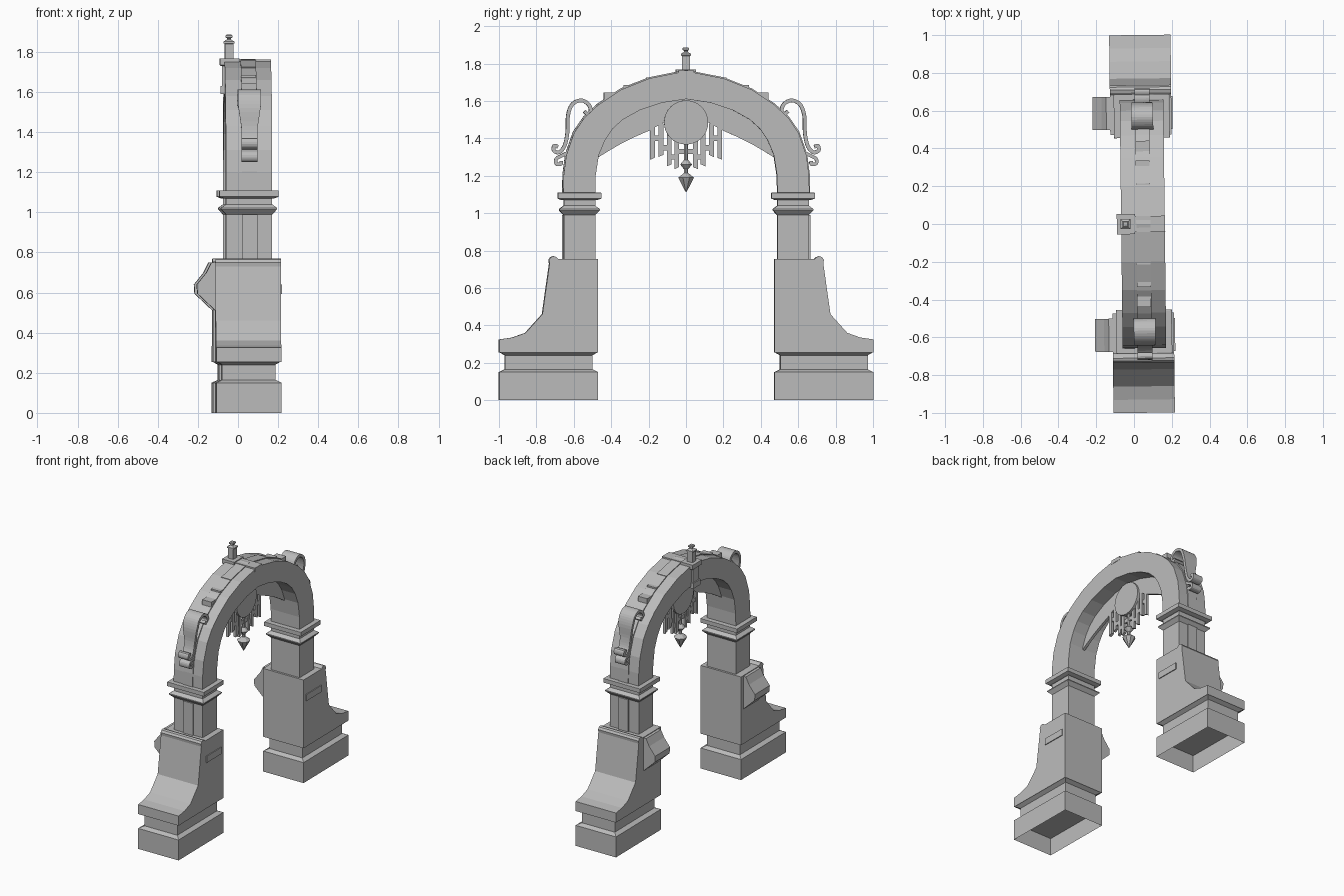
import bpy, bmesh, math
from mathutils import Matrix, Vector

if "Cube" in bpy.data.objects:
    bpy.data.objects.remove(bpy.data.objects["Cube"])

stone = bpy.data.materials.new("grey_stone")
stone.use_nodes = True
GREY = (0.5, 0.5, 0.5, 1)
stone.diffuse_color = GREY
stone.node_tree.nodes["Principled BSDF"].inputs["Base Color"].default_value = GREY
TURN = Matrix.Rotation(0.0117, 4, 'Z')   # whole gate stands slightly turned


def finish(name, bm):
    bmesh.ops.recalc_face_normals(bm, faces=bm.faces)
    bm.transform(TURN)
    mesh = bpy.data.meshes.new(name)
    bm.to_mesh(mesh)
    bm.free()
    mesh.materials.append(stone)
    ob = bpy.data.objects.new(name, mesh)
    bpy.context.collection.objects.link(ob)
    return ob


def prism(name, pts, x0, x1, side=1):
    """Extrude a (y, z) outline from x0 to x1."""
    bm = bmesh.new()
    face = bm.faces.new([bm.verts.new((x0, y * side, z)) for y, z in pts])
    ext = bmesh.ops.extrude_face_region(bm, geom=[face])
    moved = [v for v in ext["geom"] if isinstance(v, bmesh.types.BMVert)]
    bmesh.ops.translate(bm, verts=moved, vec=(x1 - x0, 0, 0))
    return finish(name, bm)


def box(name, x0, x1, y0, y1, z0, z1, side=1):
    return prism(name, [(y0, z0), (y1, z0), (y1, z1), (y0, z1)], x0, x1, side)


def stack(name, x0, x1, y0, y1, levels, side=1, hollow=0):
    """Rectangular moulding: levels are (z, outward growth)."""
    bm = bmesh.new()
    rings = []
    for z, g in levels:
        corners = [(x0 - g, y0 - g), (x1 + g, y0 - g), (x1 + g, y1 + g), (x0 - g, y1 + g)]
        rings.append([bm.verts.new((x, y * side, z)) for x, y in corners])
    for a, b in zip(rings, rings[1:]):
        for i in range(4):
            j = (i + 1) % 4
            bm.faces.new((a[i], a[j], b[j], b[i]))
    bm.faces.new(rings[-1])
    bottom = bm.faces.new(rings[0])
    if hollow:
        bmesh.ops.inset_region(bm, faces=[bottom], thickness=0.045)
        bmesh.ops.translate(bm, verts=bottom.verts, vec=(0, 0, hollow))
    return finish(name, bm)


def spin(name, x, y, profile, sides):
    """Turned shape from (radius, z) points."""
    bm = bmesh.new()
    rings = []
    for r, z in profile:
        rings.append([bm.verts.new((x + r * math.cos(a), y + r * math.sin(a), z))
                      for a in (math.tau * (i + 0.5) / sides for i in range(sides))])
    for a, b in zip(rings, rings[1:]):
        for i in range(sides):
            j = (i + 1) % sides
            bm.faces.new((a[i], a[j], b[j], b[i]))
    bm.faces.new(rings[0])
    bm.faces.new(rings[-1])
    return finish(name, bm)


def smooth_path(pts, steps=4):
    """Catmull-Rom samples through the points."""
    p = [Vector(q) for q in pts]
    p = [2 * p[0] - p[1]] + p + [2 * p[-1] - p[-2]]
    out = []
    for a, b, c, d in zip(p, p[1:], p[2:], p[3:]):
        for k in range(steps):
            t = k / steps
            out.append(0.5 * (2 * b + (c - a) * t + (2 * a - 5 * b + 4 * c - d) * t * t
                              + (3 * b - a - 3 * c + d) * t ** 3))
    return out + [p[-2]]


def ribbon(name, pts, thick, width, side):
    """Strip of given thickness following a (y, z) path; width(z) gives half x size."""
    path = smooth_path(pts)
    bm = bmesh.new()
    rings = []
    for i, p in enumerate(path):
        d = (path[min(i + 1, len(path) - 1)] - path[max(i - 1, 0)]).normalized()
        n = Vector((-d.y, d.x)) * thick / 2
        w = width(p.y)
        rings.append([bm.verts.new((0.05 + sx * w, q.x * side, q.y))
                      for sx, q in ((-1, p + n), (1, p + n), (1, p - n), (-1, p - n))])
    for a, b in zip(rings, rings[1:]):
        for i in range(4):
            j = (i + 1) % 4
            bm.faces.new((a[i], a[j], b[j], b[i]))
    bm.faces.new(rings[0])
    bm.faces.new(rings[-1])
    return finish(name, bm)


def band(name, outer, inner, x0, x1):
    """Symmetric arched band between two matching half outlines ending at y = 0."""
    full = [h + [(-y, z) for y, z in reversed(h[:-1])] for h in (outer, inner)]
    bm = bmesh.new()
    rings = [[bm.verts.new(v) for v in ((x0, *o), (x1, *o), (x1, *i), (x0, *i))]
             for o, i in zip(*full)]
    for a, b in zip(rings, rings[1:]):
        for i in range(4):
            j = (i + 1) % 4
            bm.faces.new((a[i], a[j], b[j], b[i]))
    bm.faces.new(rings[0])
    bm.faces.new(rings[-1])
    return finish(name, bm)


PX0, PX1 = -0.12, 0.205      # pedestal width
CX0, CX1 = -0.068, 0.163     # column and arch width

buttress = [(0.472, 0.255), (1, 0.255), (1, 0.325), (0.93, 0.335), (0.86, 0.36), (0.77, 0.46),
            (0.732, 0.73), (0.735, 0.75), (0.725, 0.765), (0.71, 0.77), (0.695, 0.765),
            (0.685, 0.755), (0.472, 0.755)]
bracket = [(-0.11, 0.5), (-0.21, 0.595), (-0.213, 0.64), (-0.165, 0.7), (-0.14, 0.75), (-0.11, 0.75)]
upper_scroll = [(0.545, 1.545), (0.525, 1.53), (0.51, 1.55), (0.525, 1.585), (0.565, 1.603),
                (0.61, 1.58), (0.632, 1.52), (0.635, 1.43), (0.65, 1.36), (0.68, 1.325),
                (0.708, 1.335), (0.705, 1.36), (0.685, 1.355)]
lower_scroll = [(0.64, 1.32), (0.67, 1.305), (0.695, 1.29), (0.695, 1.265), (0.67, 1.262), (0.668, 1.28)]

for side, word in ((1, "back"), (-1, "front")):
    # pedestal
    stack(word + "_plinth", PX0, PX1, 0.472, 1,
          [(0, 0), (0.15, 0), (0.165, -0.03), (0.24, -0.03), (0.258, 0)], side, hollow=0.13)
    prism(word + "_buttress", buttress, PX0, PX1, side)
    box(word + "_face_plate", PX1 - 0.01, PX1 + 0.006, 0.5, 0.675, 0.592, 0.64, side)
    # side bracket: outline in x and z, extruded along y
    bm = bmesh.new()
    face = bm.faces.new([bm.verts.new((x, 0.5 * side, z)) for x, z in bracket])
    ext = bmesh.ops.extrude_face_region(bm, geom=[face])
    bmesh.ops.translate(bm, vec=(0, 0.175 * side, 0),
                        verts=[v for v in ext["geom"] if isinstance(v, bmesh.types.BMVert)])
    finish(word + "_side_bracket", bm)
    # column with collar and capital
    box(word + "_column", CX0, CX1, 0.487, 0.655, 0.75, 1.12, side)
    box(word + "_column_strip", 0.013, 0.09, 0.64, 0.664, 0.75, 0.99, side)
    stack(word + "_collar", CX0, CX1, 0.487, 0.655,
          [(0.99, 0), (1.015, 0.024), (1.022, 0.024), (1.04, 0)], side)
    stack(word + "_capital", CX0, CX1, 0.487, 0.655,
          [(1.07, 0.01), (1.078, 0.032), (1.108, 0.032), (1.11, 0.028)], side)
    # scroll ornaments
    ribbon(word + "_upper_scroll", upper_scroll, 0.02,
           lambda z: 0.04 + 0.018 * min(1, max(0, (z - 1.42) / 0.12)), side)
    ribbon(word + "_lower_scroll", lower_scroll, 0.018, lambda z: 0.04, side)
    # stepped blocks on the arch back
    for n, (y, z) in enumerate([(0.185, 1.724), (0.305, 1.684), (0.41, 1.645)]):
        box(f"{word}_step_block_{n + 1}", 0.012, 0.086, y - 0.035, y + 0.03, z - 0.06, z, side)
    # hanging fretwork
    for n, (y, top, low) in enumerate([(0.18, 1.46, 1.285), (0.135, 1.48, 1.3),
                                       (0.09, 1.45, 1.25), (0.05, 1.41, 1.235)]):
        prism(f"{word}_fret_bar_{n + 1}", [(y - 0.013, low + 0.012), (y + 0.013, low),
              (y + 0.013, top), (y - 0.013, top)], 0.035, 0.055, side)
    for n, (y, z) in enumerate([(0.157, 1.40), (0.112, 1.35), (0.07, 1.3), (0.025, 1.33)]):
        box(f"{word}_fret_link_{n + 1}", 0.037, 0.053, y - 0.03, y + 0.03, z - 0.014, z + 0.014, side)

# arch
outer = [(0.658, 1.1), (0.656, 1.2), (0.642, 1.31), (0.6, 1.43), (0.545, 1.51), (0.47, 1.58),
         (0.35, 1.66), (0.2, 1.72), (0, 1.76)]
inner = [(0.487, 1.1), (0.485, 1.2), (0.468, 1.31), (0.435, 1.39), (0.395, 1.45), (0.34, 1.5),
         (0.25, 1.55), (0.13, 1.59), (0, 1.61)]
band("arch", outer, inner, CX0, CX1)
rib = [(y * 1.008, z + 0.006) for y, z in outer]
band("arch_rib", rib, outer, 0.012, 0.088)

# thin web under the arch
web_top = [(y, z + 0.01) for y, z in inner[2:]]
web_low = [(0.467, 1.3), (0.41, 1.335), (0.35, 1.37), (0.28, 1.405), (0.2, 1.44), (0.11, 1.49), (0, 1.51)]
band("arch_web", web_top, web_low, 0.035, 0.055)

# round medallion
medallion = [(0.118 * math.cos(math.tau * i / 32), 1.485 + 0.118 * math.sin(math.tau * i / 32))
             for i in range(32)]
prism("medallion", medallion, 0.02, 0.07)

# pendant
spin("pendant", 0.045, 0, [(0.012, 1.38), (0.012, 1.285), (0.034, 1.26), (0.012, 1.235), (0.012, 1.215),
                           (0.045, 1.19), (0.04, 1.18), (0.002, 1.112)], 8)

# crown and finial
box("crown_slab", -0.01, 0.165, -0.042, 0.042, 1.735, 1.762)
box("keystone", -0.08, -0.05, -0.035, 0.035, 1.63, 1.735)
box("keystone_foot", -0.088, -0.05, -0.042, 0.042, 1.59, 1.63)
stack("finial_base", -0.085, 0.0, -0.048, 0.048, [(1.73, 0), (1.735, 0.006), (1.768, 0.006)])
spin("finial", -0.045, 0, [(0.03, 1.76), (0.03, 1.84), (0.038, 1.843), (0.038, 1.852), (0.014, 1.862),
                           (0.014, 1.868), (0.024, 1.873), (0.024, 1.882), (0.016, 1.887)], 4)
